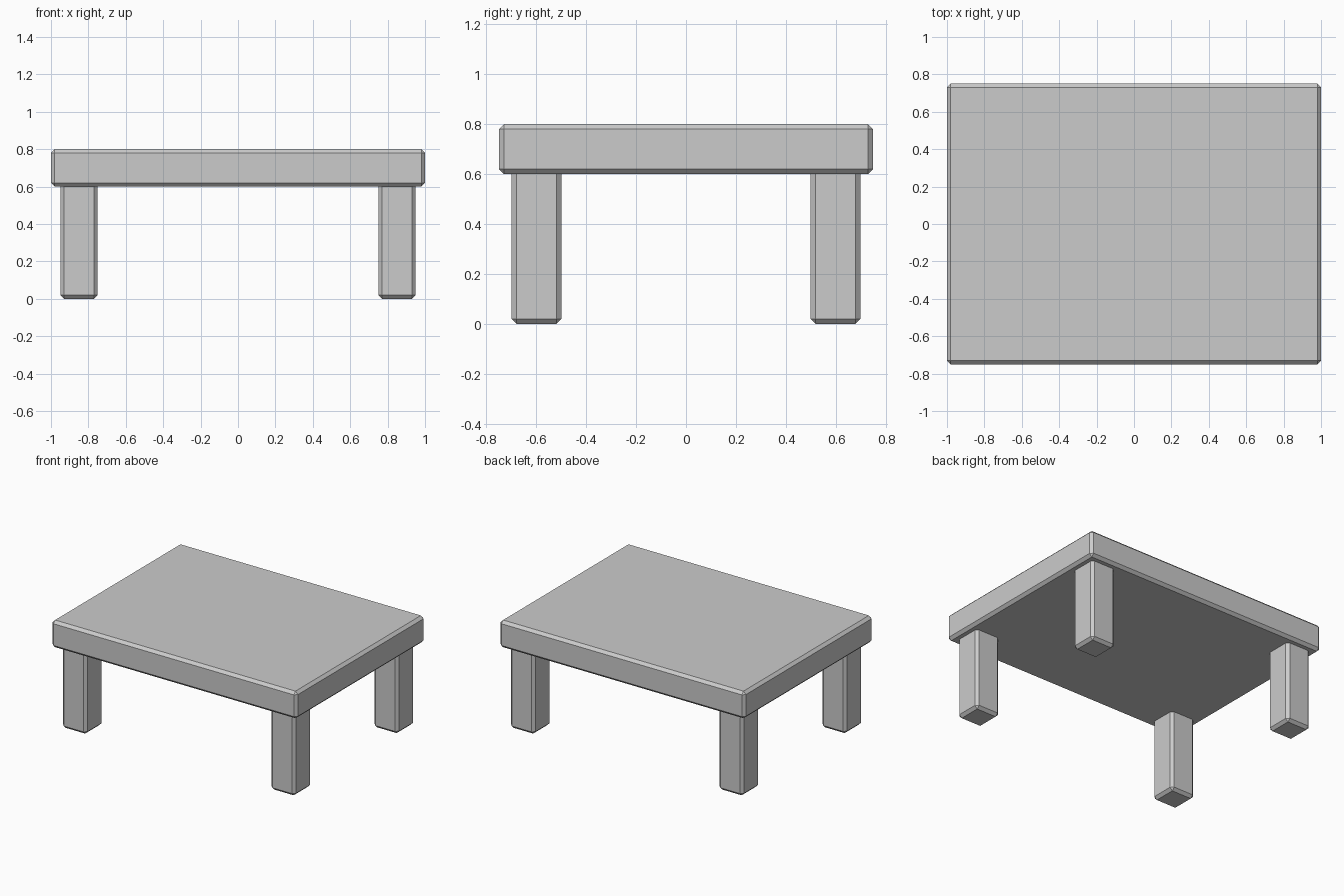
import bpy

if "Cube" in bpy.data.objects:
    bpy.data.objects.remove(bpy.data.objects["Cube"])


def bevelled_box(name, centre, size):
    bpy.ops.mesh.primitive_cube_add(size=1, location=centre)
    box = bpy.context.object
    box.name = name
    box.scale = size
    bpy.ops.object.transform_apply(location=False, rotation=False, scale=True)
    bevel = box.modifiers.new("edge_chamfer", 'BEVEL')
    bevel.width = 0.02
    bevel.segments = 1
    return box


# Thick rectangular top
bevelled_box("tabletop", (0, 0, 0.7), (2, 1.5, 0.2))

# Four square legs, sunk slightly into the top
for y, depth in ((-0.6, "front"), (0.6, "back")):
    for x, side in ((-0.85, "left"), (0.85, "right")):
        bevelled_box(f"{depth}_{side}_leg", (x, y, 0.325), (0.2, 0.2, 0.65))
